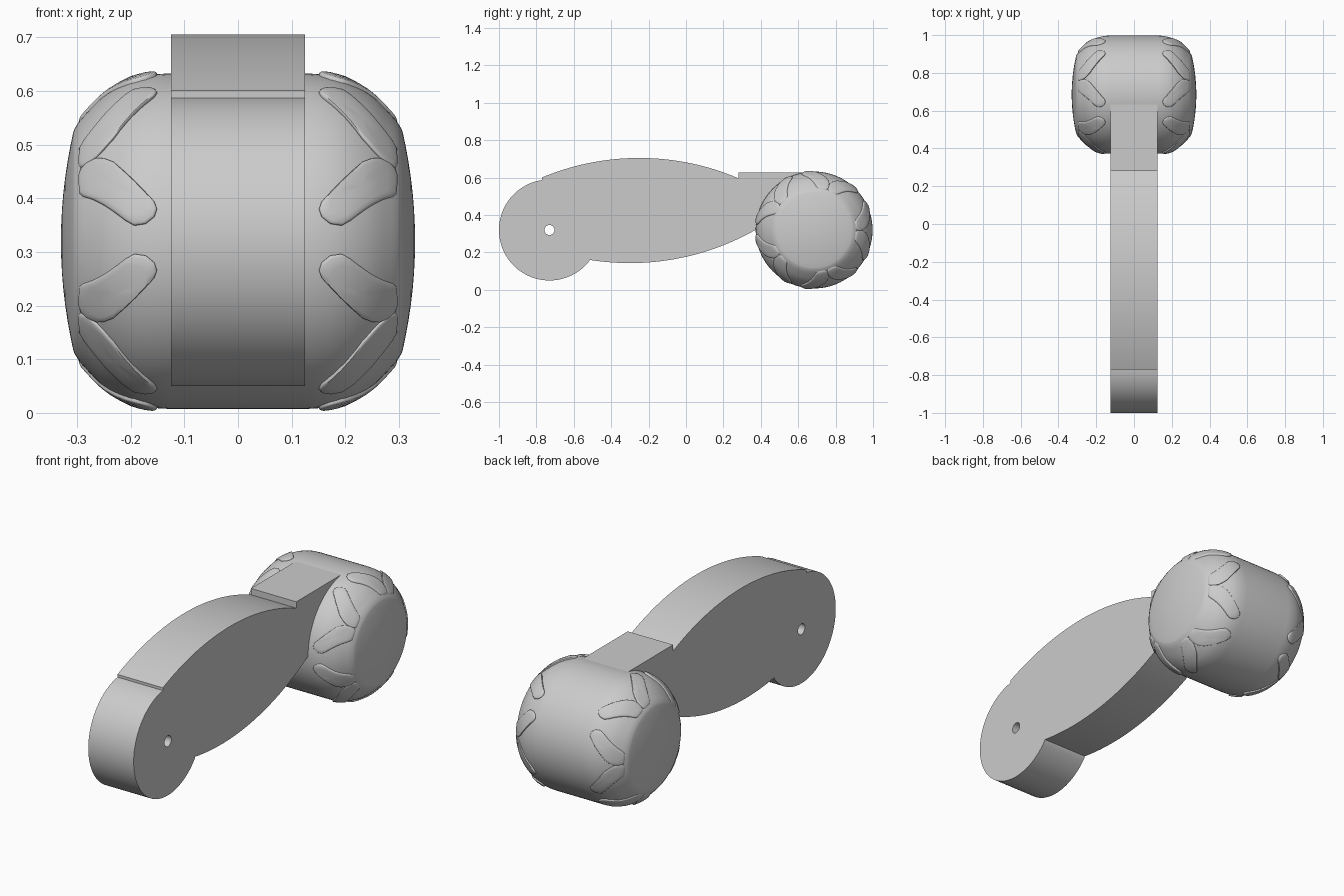
import bpy, bmesh, math
from mathutils import Matrix, Vector

cube = bpy.data.objects.get("Cube")
if cube:
    bpy.data.objects.remove(cube, do_unlink=True)

grey = bpy.data.materials.new("plain grey")
grey.use_nodes = True
GREY = (0.6, 0.6, 0.6, 1)
grey.diffuse_color = GREY
grey.node_tree.nodes["Principled BSDF"].inputs["Base Color"].default_value = GREY

HUB_Y, HUB_Z = 0.685, 0.32      # wheel axle
PIVOT_Y, PIVOT_Z = -0.73, 0.32  # rounded end of the arm


def finish(name, bm, angle=35):
    bmesh.ops.remove_doubles(bm, verts=bm.verts, dist=0.00005)
    bmesh.ops.recalc_face_normals(bm, faces=bm.faces)
    mesh = bpy.data.meshes.new(name)
    bm.to_mesh(mesh)
    bm.free()
    mesh.materials.append(grey)
    obj = bpy.data.objects.new(name, mesh)
    bpy.context.collection.objects.link(obj)
    bpy.ops.object.select_all(action='DESELECT')
    obj.select_set(True)
    bpy.context.view_layer.objects.active = obj
    bpy.ops.object.shade_smooth_by_angle(angle=math.radians(angle))
    return obj


def arc(cy, cz, r, start, end, n):
    steps = [math.radians(start + (end - start) * i / n) for i in range(n + 1)]
    return [(cy + r * math.cos(a), cz + r * math.sin(a)) for a in steps]


def bow(mid, height, radius, y0, y1, n=32):
    """Shallow arc; a negative radius curves downwards."""
    ys = [y0 + (y1 - y0) * i / n for i in range(n + 1)]
    s = math.copysign(1, radius)
    return [(y, height + radius - s * math.sqrt(radius ** 2 - (y - mid) ** 2)) for y in ys]


# Arm: one side outline with a pivot hole, extruded across the width
outline = arc(PIVOT_Y, PIVOT_Z, 0.27, 98.5, 321.5, 56)
outline += bow(-0.30, 0.143, 1.36, -0.515, 0.5)
outline += [(HUB_Y, 0.4), (HUB_Y, 0.628), (0.28, 0.628)]
outline += bow(-0.25, 0.705, -1.35, 0.28, -0.77)
curve = bpy.data.curves.new("arm_outline", 'CURVE')
curve.dimensions = '2D'
curve.fill_mode = 'BOTH'
curve.extrude = 0.125
for points in (outline, arc(PIVOT_Y, PIVOT_Z, 0.027, 0, 345, 23)):
    spline = curve.splines.new('POLY')
    spline.points.add(len(points) - 1)
    for p, (y, z) in zip(spline.points, points):
        p.co = (y, z, 0, 1)
    spline.use_cyclic_u = True
helper = bpy.data.objects.new("arm_outline", curve)
bpy.context.collection.objects.link(helper)
bpy.context.view_layer.update()
bm = bmesh.new()
bm.from_mesh(helper.to_mesh())
helper.to_mesh_clear()
bpy.data.objects.remove(helper)
bm.transform(Matrix(((0, 0, 1, 0), (1, 0, 0, 0), (0, 1, 0, 0), (0, 0, 0, 1))))
finish("arm", bm, 20)

# Wheel: rounded barrel profile as (x, radius), turned around the axle
SHOULDER = [(0, 0.3125), (0.13, 0.3125), (0.155, 0.311), (0.18, 0.306), (0.2, 0.3),
            (0.22, 0.29), (0.24, 0.278), (0.257, 0.265), (0.273, 0.249),
            (0.285, 0.236), (0.295, 0.225), (0.305, 0.209)]


def radius_at(x):
    for (x0, r0), (x1, r1) in zip(SHOULDER, SHOULDER[1:]):
        if x <= x1:
            return r0 + (r1 - r0) * (x - x0) / (x1 - x0)
    return SHOULDER[-1][1]


def on_wheel(x, r, degrees):
    a = math.radians(degrees)
    return Vector((x, HUB_Y - r * math.cos(a), HUB_Z + r * math.sin(a)))


cap = [(0.33 - 0.024 * (t / 7) ** 2, 0.207 * t / 7) for t in range(6, -1, -1)]
half = SHOULDER + [(0.307, 0.203)] + cap
profile = [(-x, r) for x, r in reversed(half[1:])] + half
bm = bmesh.new()
verts = [bm.verts.new((x, HUB_Y, HUB_Z + r)) for x, r in profile]
edges = [bm.edges.new(pair) for pair in zip(verts, verts[1:])]
bmesh.ops.spin(bm, geom=verts + edges, cent=(0, HUB_Y, HUB_Z), axis=(1, 0, 0),
               angle=2 * math.pi, steps=96, use_merge=True)
finish("wheel", bm, 40)

# Tread pads: outline as (x, angle round the wheel), built as shrinking rings
PAD = [(0.151, 11), (0.156, 8.3), (0.172, 6), (0.193, 5.5), (0.209, 7.3), (0.228, 10.5),
       (0.25, 14.3), (0.27, 17.8), (0.289, 21), (0.296, 23.5), (0.297, 29), (0.297, 33.5),
       (0.293, 36), (0.283, 37), (0.265, 36.3), (0.25, 34.2), (0.232, 31), (0.212, 26),
       (0.19, 21), (0.17, 16.6), (0.156, 13.6)]
RINGS = [(1, -0.012), (1, 0.004), (0.98, 0.006), (0.94, 0.0075), (0.75, 0.0075),
         (0.5, 0.0075), (0.25, 0.0075)]
MID_X = sum(p[0] for p in PAD) / len(PAD)
MID_A = sum(p[1] for p in PAD) / len(PAD)


def add_pad(bm, side, place):
    rings = []
    for scale, lift in RINGS:
        ring = []
        for px, pa in PAD:
            x = MID_X + (px - MID_X) * scale
            a = MID_A + (pa - MID_A) * scale
            ring.append(bm.verts.new(on_wheel(side * x, radius_at(x) + lift, place(a))))
        rings.append(ring)
    n = len(PAD)
    for low, high in zip(rings, rings[1:]):
        for i in range(n):
            j = (i + 1) % n
            bm.faces.new((low[i], low[j], high[j], high[i]))
    tip = bm.verts.new(on_wheel(side * MID_X, radius_at(MID_X) + 0.0075, place(MID_A)))
    for i in range(n):
        bm.faces.new((rings[-1][i], rings[-1][(i + 1) % n], tip))


for side, label in ((1, "left"), (-1, "right")):
    bm = bmesh.new()
    for k in range(5):
        add_pad(bm, side, lambda a: a + 72 * k)
        add_pad(bm, side, lambda a: 73 - a + 72 * k)
    finish(label + "_tread_pads", bm, 50)
